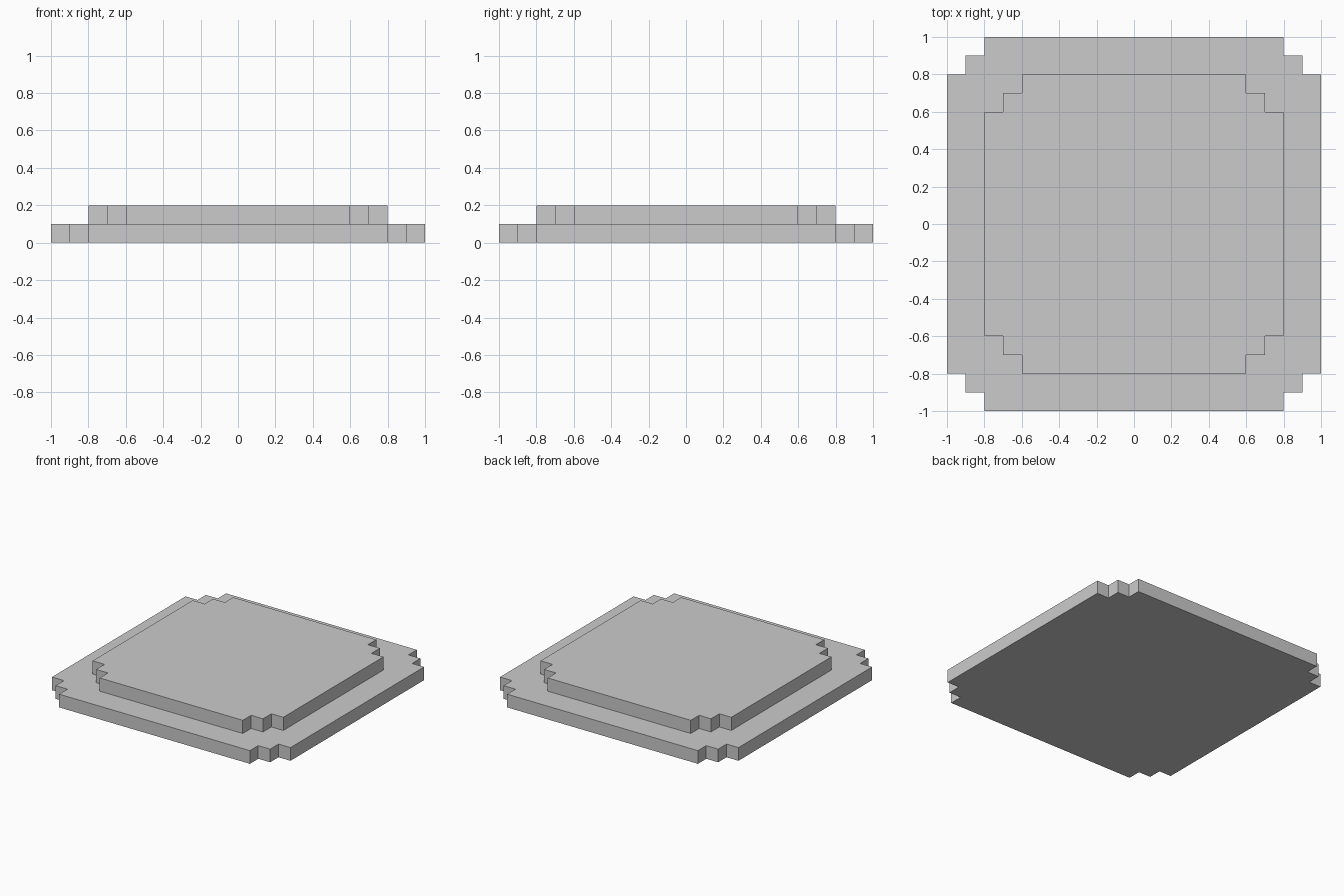
import bpy, bmesh

if "Cube" in bpy.data.objects:
    bpy.data.objects.remove(bpy.data.objects["Cube"])

STEP = 0.1  # size of each corner notch and height of each tier


def stepped_slab(name, half, z0):
    """Square slab with stair-stepped corners, extruded up by one step."""
    corner = [(half, half - 2 * STEP), (half - STEP, half - 2 * STEP),
              (half - STEP, half - STEP), (half - 2 * STEP, half - STEP),
              (half - 2 * STEP, half)]
    outline = []
    for _ in range(4):  # repeat the corner every quarter turn
        outline += corner
        corner = [(-y, x) for x, y in corner]

    bm = bmesh.new()
    face = bm.faces.new([bm.verts.new((x, y, z0)) for x, y in outline])
    top = bmesh.ops.extrude_face_region(bm, geom=[face], use_keep_orig=True)
    verts = [v for v in top["geom"] if isinstance(v, bmesh.types.BMVert)]
    bmesh.ops.translate(bm, verts=verts, vec=(0, 0, STEP))
    bmesh.ops.recalc_face_normals(bm, faces=bm.faces)

    mesh = bpy.data.meshes.new(name)
    bm.to_mesh(mesh)
    bm.free()
    obj = bpy.data.objects.new(name, mesh)
    bpy.context.collection.objects.link(obj)
    return obj


# Wide bottom tier and smaller tier on top
stepped_slab("lower_tier", 1.0, 0.0)
stepped_slab("upper_tier", 0.8, STEP)
